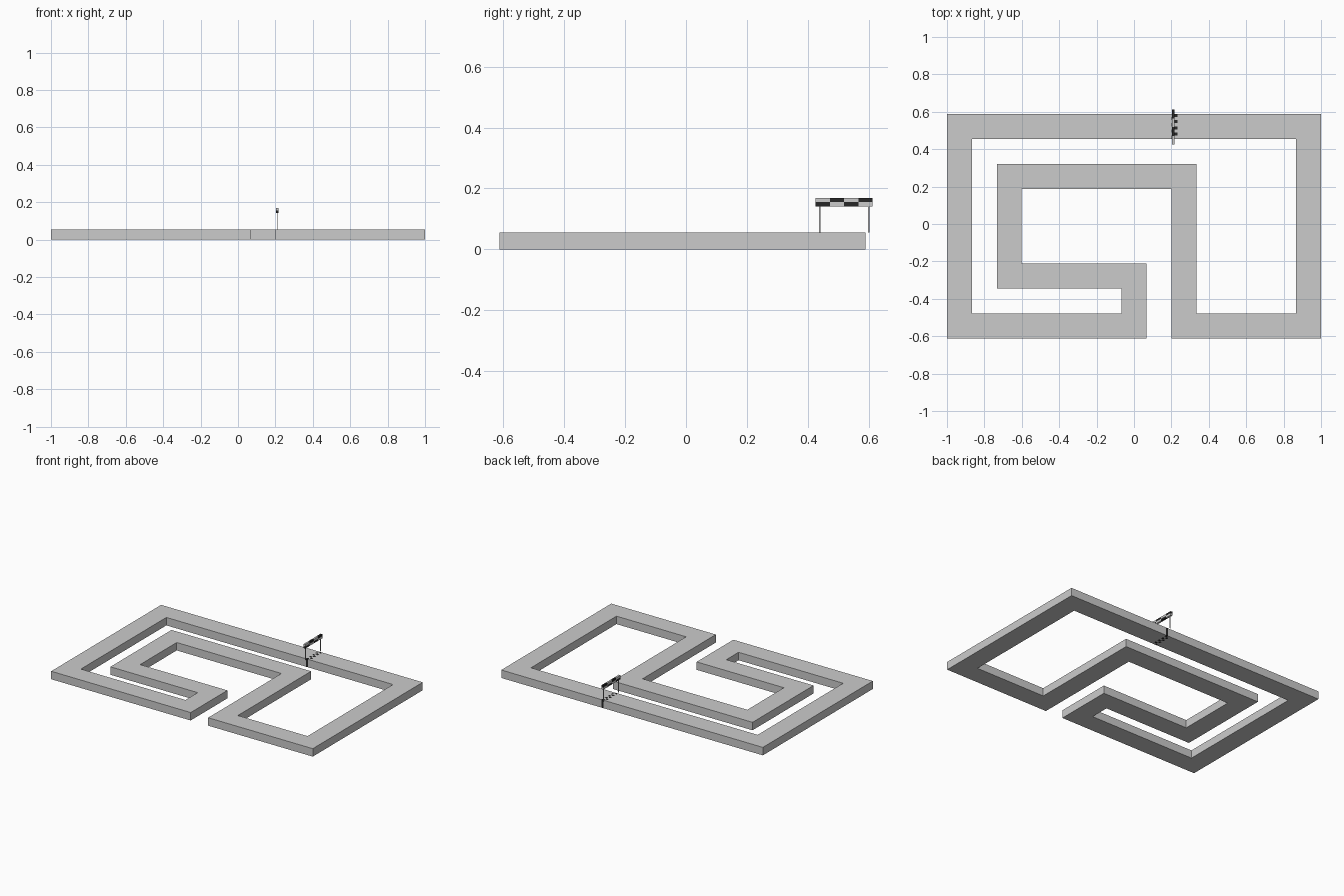
import bpy
import bmesh
from math import floor
from mathutils import Vector

cube = bpy.data.objects.get("Cube")
if cube:
    bpy.data.objects.remove(cube)


def material(name, value):
    mat = bpy.data.materials.new(name)
    mat.use_nodes = True
    color = (value, value, value, 1)
    mat.diffuse_color = color
    bsdf = mat.node_tree.nodes["Principled BSDF"]
    bsdf.inputs["Base Color"].default_value = color
    bsdf.inputs["Roughness"].default_value = 0.8
    return mat


GREY = material("light grey", 0.6)
BLACK = material("black", 0.02)


def finish(name, bm):
    bmesh.ops.recalc_face_normals(bm, faces=bm.faces)
    mesh = bpy.data.meshes.new(name)
    bm.to_mesh(mesh)
    bm.free()
    mesh.materials.append(GREY)
    mesh.materials.append(BLACK)
    obj = bpy.data.objects.new(name, mesh)
    bpy.context.collection.objects.link(obj)
    return obj


def cut(bm, pick, axis, positions):
    """Slice the picked faces at each position along an axis."""
    normal = Vector([float(i == axis) for i in range(3)])
    for p in positions:
        faces = [f for f in bm.faces if pick(f.calc_center_median())]
        geom = set(faces)
        for f in faces:
            geom.update(f.verts, f.edges)
        bmesh.ops.bisect_plane(bm, geom=list(geom), dist=1e-5,
                               plane_co=normal * p, plane_no=normal)


def checker(bm, pick, axes, start, size, counts):
    """Blacken alternate cells of a grid laid over two axes."""
    for f in bm.faces:
        c = f.calc_center_median()
        if pick(c):
            cell = [min(max(floor((c[a] - s) / d), 0), n - 1)
                    for a, s, d, n in zip(axes, start, size, counts)]
            f.material_index = int(sum(cell) % 2 == 0)


def box(bm, lo, hi):
    lo, hi = Vector(lo), Vector(hi)
    verts = bmesh.ops.create_cube(bm, size=1)["verts"]
    for v in verts:
        v.co = (lo + hi) / 2 + v.co * (hi - lo)


# Track: a mitred band around a closed right-angled path
HALF = 0.0667
HEIGHT = 0.055
BACK, FRONT = 0.522, -0.545
path = [Vector(p) for p in (
    (-0.933, BACK), (0.933, BACK), (0.933, FRONT), (0.267, FRONT),
    (0.267, 0.255), (-0.667, 0.255), (-0.667, -0.278), (0, -0.278),
    (0, FRONT), (-0.933, FRONT))]

bm = bmesh.new()
pairs = []
for i, p in enumerate(path):
    a = (p - path[i - 1]).normalized()
    b = (path[(i + 1) % len(path)] - p).normalized()
    side = Vector((-a.y - b.y, a.x + b.x)) * HALF
    pairs.append([bm.verts.new((*(p + s * side), 0)) for s in (1, -1)])
for i, (outer, inner) in enumerate(pairs):
    next_outer, next_inner = pairs[(i + 1) % len(pairs)]
    bm.faces.new((outer, inner, next_inner, next_outer))

# Start line: two columns of checks through the back straight
CELL = HALF / 4
LINE_X, LINE_Y = 0.2, BACK - HALF


def on_line(c):
    return LINE_X < c.x < LINE_X + 2 * CELL and c.y > LINE_Y - 0.01


cut(bm, lambda c: c.y > LINE_Y and abs(c.x) < 0.9, 0,
    [LINE_X + i * CELL for i in range(3)])
cut(bm, on_line, 1, [LINE_Y + i * CELL for i in range(1, 8)])
raised = bmesh.ops.extrude_face_region(bm, geom=bm.faces[:])["geom"]
for v in raised:
    if isinstance(v, bmesh.types.BMVert):
        v.co.z = HEIGHT
checker(bm, on_line, (0, 1), (LINE_X, LINE_Y), (CELL, CELL), (2, 8))
finish("track", bm)

# Start banner: two rows of checks
Y0, Y1, Z0, Z1 = 0.425, 0.612, 0.141, 0.169
BANNER_X = 0.21
step_y, step_z = (Y1 - Y0) / 4, (Z1 - Z0) / 2
bm = bmesh.new()
box(bm, (BANNER_X - 0.0065, Y0, Z0), (BANNER_X + 0.0065, Y1, Z1))
everything = lambda c: True
cut(bm, everything, 1, [Y0 + i * step_y for i in range(1, 4)])
cut(bm, everything, 2, [Z0 + step_z])
checker(bm, everything, (1, 2), (Y0, Z0), (step_y, step_z), (4, 2))
finish("start_banner", bm)

# Banner posts
for name, y in (("inner_post", 0.438), ("outer_post", 0.599)):
    bm = bmesh.new()
    r = 0.0025
    box(bm, (BANNER_X - r, y - r, HEIGHT), (BANNER_X + r, y + r, Z0))
    finish(name, bm)
